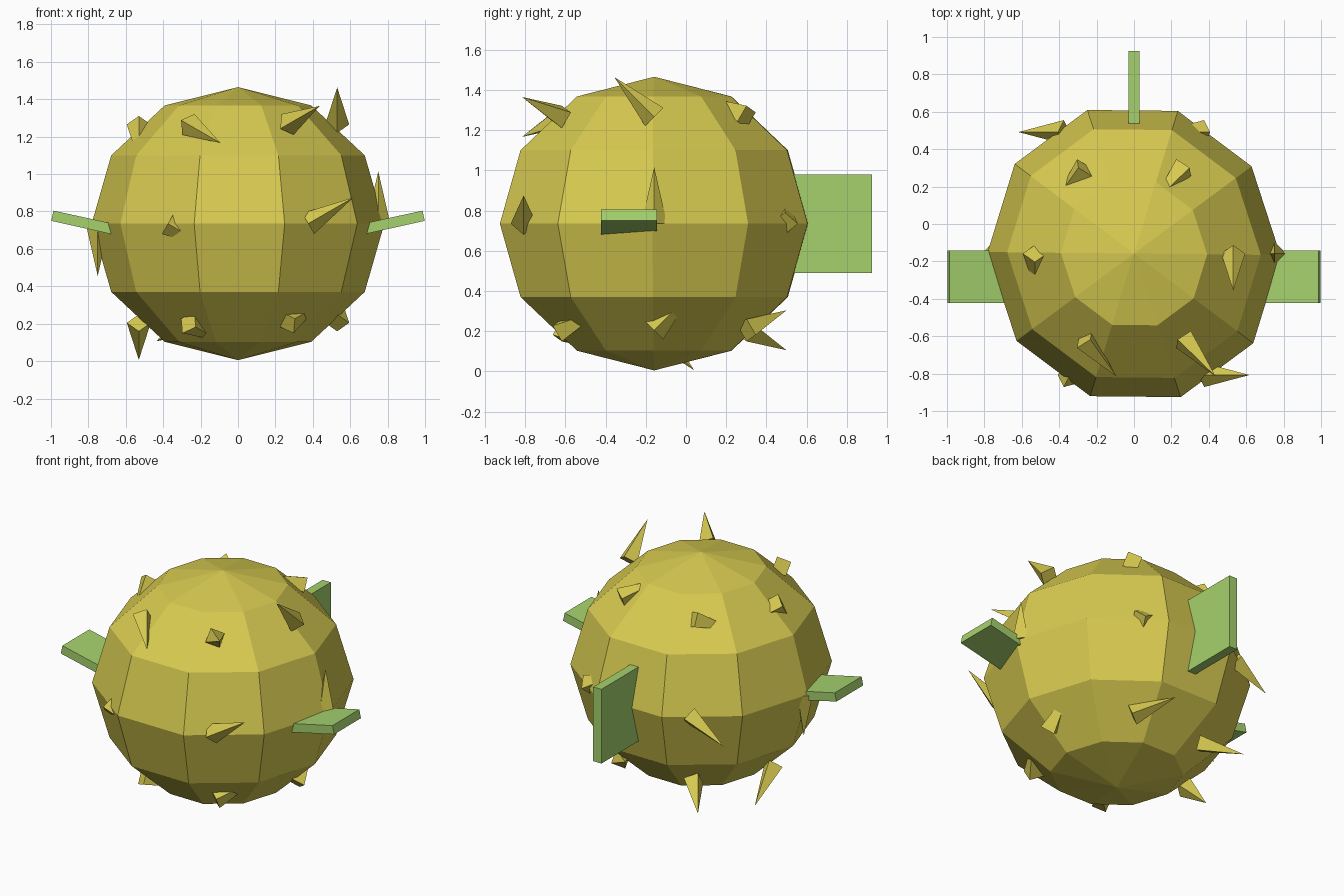
import bpy
from math import radians, sin, cos
from mathutils import Euler

cube = bpy.data.objects.get("Cube")
if cube:
    bpy.data.objects.remove(cube, do_unlink=True)


def make_material(name, rgb):
    mat = bpy.data.materials.new(name)
    mat.use_nodes = True
    mat.diffuse_color = (*rgb, 1)
    bsdf = next(n for n in mat.node_tree.nodes if n.type == "BSDF_PRINCIPLED")
    bsdf.inputs["Base Color"].default_value = (*rgb, 1)
    return mat


yellow = make_material("mustard yellow", (0.68, 0.59, 0.08))
green = make_material("leaf green", (0.38, 0.64, 0.155))

CENTRE_Y, CENTRE_Z = -0.158, 0.735


def finish(name, mat):
    obj = bpy.context.object
    obj.name = name
    obj.data.materials.append(mat)
    return obj


def box(name, location, size, tilt=0):
    bpy.ops.mesh.primitive_cube_add(size=1, location=location, rotation=(0, tilt, 0))
    obj = finish(name, green)
    obj.scale = size


# Round faceted body
bpy.ops.mesh.primitive_uv_sphere_add(segments=10, ring_count=6, radius=1,
                                     location=(0, CENTRE_Y, CENTRE_Z),
                                     rotation=(0, 0, 0))
body = finish("body", yellow)
body.scale = (0.78, 0.807, 0.73)
# Turn the mesh so that a corner of each ring lies on the x axis
corner = max(body.data.vertices, key=lambda v: v.co.x).co
if abs(corner.y) > 0.01:
    body.rotation_euler.z = radians(18)

# Three rings of six spikes, each turned by its own latitude and longitude
SPIKE_LENGTH, RING_RADIUS = 0.28, 0.75
for ring, lat in (("lower", -45), ("middle", 0), ("upper", 45)):
    for i in range(6):
        a, b = radians(60 * i), radians(lat)
        turn = Euler((b, -a, 0))
        axis = turn.to_matrix().col[2]
        base = (RING_RADIUS * cos(b) * cos(a),
                RING_RADIUS * cos(b) * sin(a) + CENTRE_Y,
                RING_RADIUS * sin(b) + CENTRE_Z)
        middle = [p + d * SPIKE_LENGTH / 2 for p, d in zip(base, axis)]
        bpy.ops.mesh.primitive_cone_add(vertices=4, radius1=0.064, radius2=0,
                                        depth=SPIKE_LENGTH, location=middle,
                                        rotation=turn)
        finish(f"{ring}_spike_{i + 1}", yellow)

# Side fins, raised at their outer ends
for side, s in (("left", 1), ("right", -1)):
    box(f"{side}_fin", (s * 0.797, -0.283, 0.734), (0.4, 0.28, 0.056), -s * radians(12.5))

# Upright tail fin
box("tail_fin", (0, 0.675, CENTRE_Z), (0.06, 0.5, 0.49))
